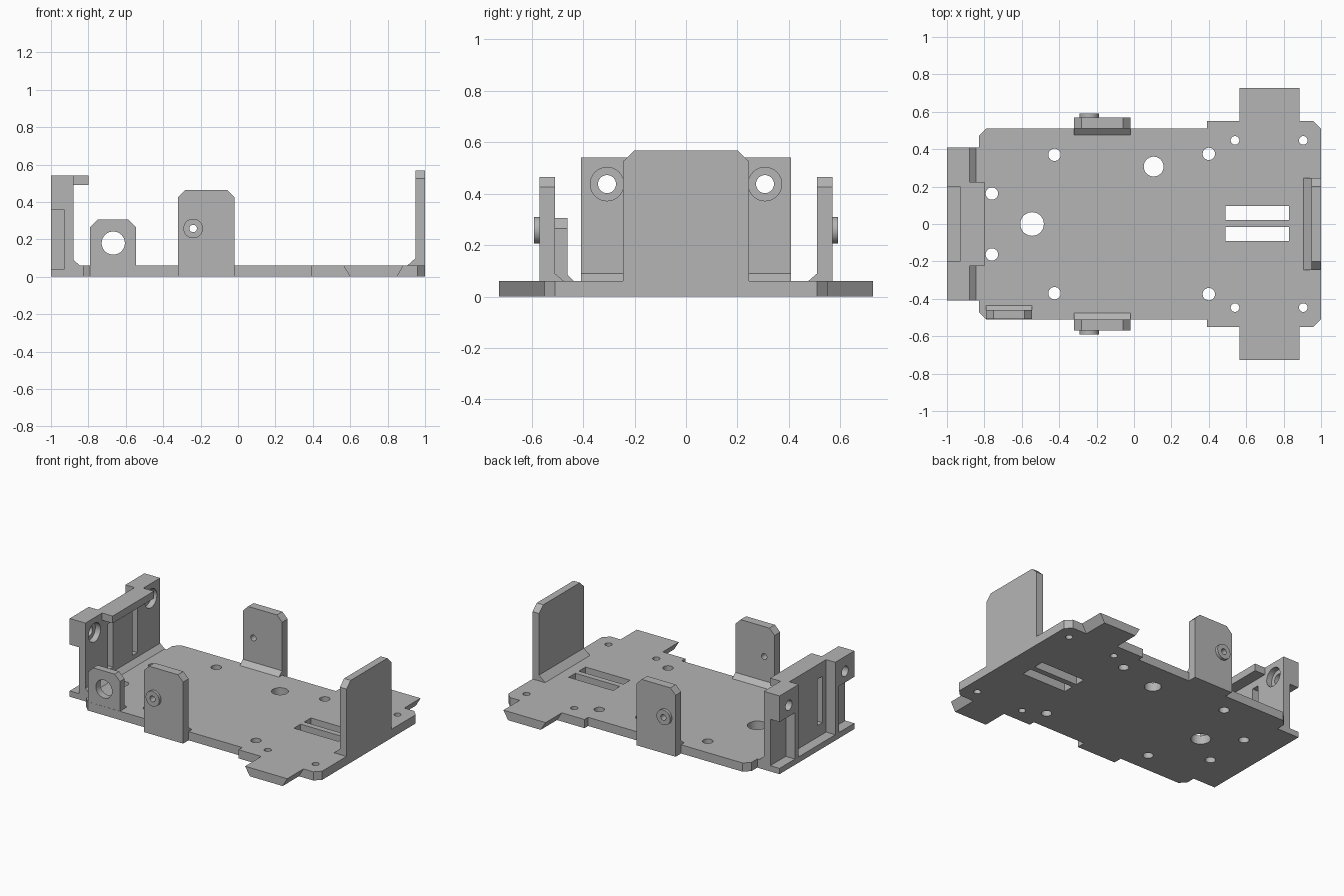
import bpy, bmesh, math

cube = bpy.data.objects.get("Cube")
if cube:
    bpy.data.objects.remove(cube, do_unlink=True)

grey = bpy.data.materials.new("plain grey")
grey.use_nodes = True
grey.diffuse_color = (0.46, 0.46, 0.46, 1)
grey.node_tree.nodes["Principled BSDF"].inputs["Base Color"].default_value = grey.diffuse_color

PLACE = {"x": lambda a, b, t: (t, a, b),
         "y": lambda a, b, t: (a, t, b),
         "z": lambda a, b, t: (a, b, t)}


def prism(name, outline, axis, lo, hi):
    """Extrude a flat outline along an axis from lo to hi."""
    bm = bmesh.new()
    put = PLACE[axis]
    low = [bm.verts.new(put(a, b, lo)) for a, b in outline]
    high = [bm.verts.new(put(a, b, hi)) for a, b in outline]
    bm.faces.new(low)
    bm.faces.new(high)
    n = len(low)
    for i in range(n):
        j = (i + 1) % n
        bm.faces.new((low[i], low[j], high[j], high[i]))
    bmesh.ops.recalc_face_normals(bm, faces=bm.faces)
    mesh = bpy.data.meshes.new(name)
    bm.to_mesh(mesh)
    bm.free()
    mesh.materials.append(grey)
    obj = bpy.data.objects.new(name, mesh)
    bpy.context.collection.objects.link(obj)
    return obj


def rect(a0, a1, b0, b1):
    return [(a0, b0), (a1, b0), (a1, b1), (a0, b1)]


def circle(a, b, r, n=40):
    return [(a + r * math.cos(2 * math.pi * i / n), b + r * math.sin(2 * math.pi * i / n))
            for i in range(n)]


def clipped(a0, a1, top, c=0.04):
    """Upright plate outline with both top corners cut off."""
    return [(a0, 0), (a1, 0), (a1, top - c), (a1 - c, top), (a0 + c, top), (a0, top - c)]


def activate(obj):
    bpy.ops.object.select_all(action="DESELECT")
    obj.select_set(True)
    bpy.context.view_layer.objects.active = obj


def cut(obj, outline, axis, lo, hi):
    cutter = prism("cutter", outline, axis, lo, hi)
    cutter.hide_render = True
    mod = obj.modifiers.new("cut", "BOOLEAN")
    mod.operation = "DIFFERENCE"
    mod.solver = "EXACT"
    mod.object = cutter
    activate(obj)
    bpy.ops.object.modifier_apply(modifier=mod.name)
    bpy.data.objects.remove(cutter, do_unlink=True)


parts = []
T = 0.06  # floor thickness

# Floor plate with clipped corners and a wider rear section
half = [(-0.83, 0.47), (-0.79, 0.51), (0.39, 0.51), (0.39, 0.55), (0.96, 0.55), (1, 0.51)]
floor = prism("floor_plate", half + [(x, -y) for x, y in reversed(half)], "z", 0, T)
for s in (-1, 1):
    for x, y, r in [(-0.425, 0.37, 0.033), (-0.76, 0.163, 0.033), (0.4, 0.375, 0.033),
                    (0.54, 0.447, 0.023), (0.905, 0.447, 0.023)]:
        cut(floor, circle(x, s * y, r), "z", -1, 1)
cut(floor, circle(-0.545, 0, 0.063), "z", -1, 1)
cut(floor, circle(0.105, 0.307, 0.053), "z", -1, 1)
for y in (-0.09, 0.022):
    cut(floor, rect(0.49, 0.83, y, y + 0.073), "z", -1, 1)
parts.append(floor)

# Side tabs with undercut edges, and upright side clips with bosses
for side, s in (("left", 1), ("right", -1)):
    tab = [(0.60, 0), (0.85, 0), (0.885, T), (0.563, T)]
    parts.append(prism(side + "_side_tab", tab, "y", s * 0.55, s * 0.727))

    clip = prism(side + "_clip", clipped(-0.32, -0.02, 0.465), "y", s * 0.51, s * 0.57)
    boss = prism(side + "_clip_boss", circle(-0.24, 0.258, 0.052), "y", s * 0.57, s * 0.59)
    for obj in (clip, boss):
        cut(obj, circle(-0.24, 0.258, 0.02), "y", s * 0.4, s * 0.7)
    foot = prism(side + "_clip_foot", [(s * 0.51, T), (s * 0.475, T), (s * 0.51, 0.09)],
                 "x", -0.32, -0.02)
    parts += [clip, boss, foot]

# Small cable bracket with a round hole
bracket = prism("cable_bracket", clipped(-0.79, -0.545, 0.305), "y", -0.509, -0.46)
cut(bracket, circle(-0.667, 0.18, 0.062), "y", -1, 0)
parts.append(bracket)
parts.append(prism("cable_bracket_foot", [(-0.46, T), (-0.435, T), (-0.46, 0.085)],
                   "x", -0.79, -0.545))

# Tall end wall
parts.append(prism("end_wall", [(-0.245, 0), (0.245, 0), (0.245, 0.525), (0.2, 0.568),
                                (-0.2, 0.568), (-0.245, 0.525)], "x", 0.95, 1))
parts.append(prism("end_wall_foot", [(0.905, T), (0.95, T), (0.95, 0.1)], "y", -0.245, 0.245))

# Mounting frame at the other end
frame = prism("mount_frame", [(-1, 0), (-0.83, 0), (-0.83, T), (-0.845, T), (-0.88, 0.09),
                              (-0.88, 0.54), (-1, 0.54)], "y", -0.408, 0.408)
cut(frame, rect(-1.1, -0.93, -0.2, 0.2), "z", 0.04, 1)
for s in (-1, 1):
    cut(frame, rect(-1.1, -0.93, s * 0.24, s * 0.5), "z", 0.04, 0.36)
    cut(frame, circle(s * 0.307, 0.437, 0.035), "x", -1.1, -0.7)
    cut(frame, circle(s * 0.307, 0.437, 0.065), "x", -0.92, -0.7)
    cut(frame, rect(s * 0.105, s * 0.16, 0.12, 0.44), "x", -1.1, -0.7)
parts.append(frame)
parts.append(prism("mount_frame_lip", rect(-0.88, -0.80, 0.49, 0.54), "y", -0.225, 0.225))

for obj in parts:
    activate(obj)
    bpy.ops.object.shade_smooth_by_angle(angle=math.radians(25))
